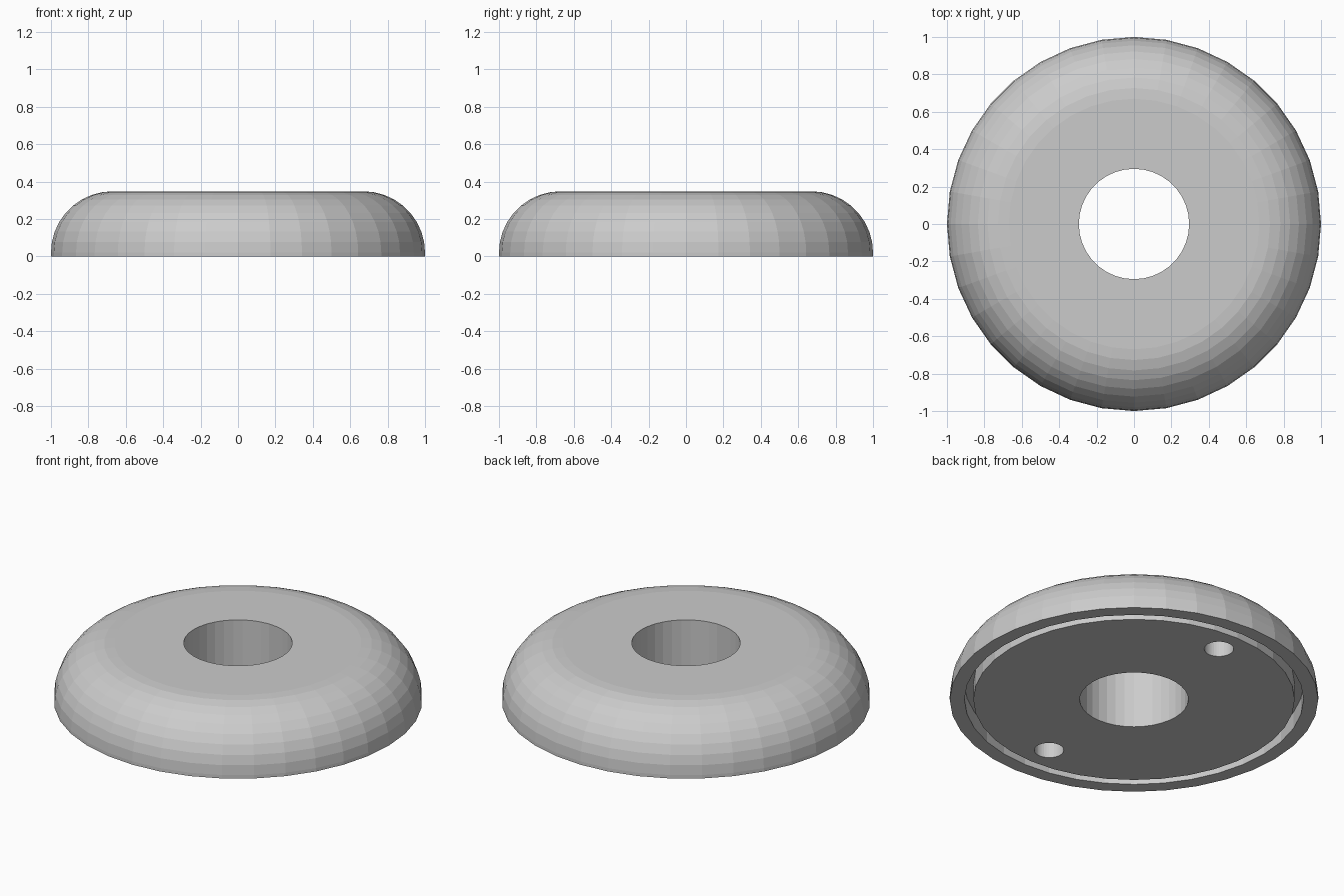
import bpy, bmesh
from math import sin, cos, pi, radians

if "Cube" in bpy.data.objects:
    bpy.data.objects.remove(bpy.data.objects["Cube"])

SIDES = 36


def lathe(name, profile):
    """Revolve a closed (radius, z) profile around the z axis."""
    bm = bmesh.new()
    rings = []
    for i in range(SIDES):
        a = 2 * pi * i / SIDES
        rings.append([bm.verts.new((r * cos(a), r * sin(a), z)) for r, z in profile])
    n = len(profile)
    for i in range(SIDES):
        a, b = rings[i], rings[(i + 1) % SIDES]
        for j in range(n):
            k = (j + 1) % n
            bm.faces.new((a[j], b[j], b[k], a[k]))
    bmesh.ops.recalc_face_normals(bm, faces=bm.faces)
    me = bpy.data.meshes.new(name)
    bm.to_mesh(me)
    bm.free()
    ob = bpy.data.objects.new(name, me)
    bpy.context.collection.objects.link(ob)
    return ob


# Rounded ring: quarter-round shoulder, central bore, groove in the underside
shoulder = [(0.67 + 0.33 * cos(radians(t)), 0.02 + 0.328 * sin(radians(t)))
            for t in range(0, 91, 10)]
bore = [(0.295, 0.348), (0.295, 0.0)]
groove = [(0.872, 0.0), (0.872, 0.10), (0.92, 0.10), (0.92, 0.0)]
body = lathe("rounded_ring", [(1.0, 0.0)] + shoulder + bore + groove)

# Two blind screw holes in the underside
for side in (-1, 1):
    bpy.ops.mesh.primitive_cylinder_add(vertices=SIDES, radius=0.08, depth=0.4,
                                        location=(0, side * 0.717, 0))
    cutter = bpy.context.object
    cutter.name = "screw_hole_cutter"
    cutter.hide_render = True
    cutter.hide_set(True)
    mod = body.modifiers.new("screw_hole", 'BOOLEAN')
    mod.operation = 'DIFFERENCE'
    mod.solver = 'EXACT'
    mod.object = cutter
